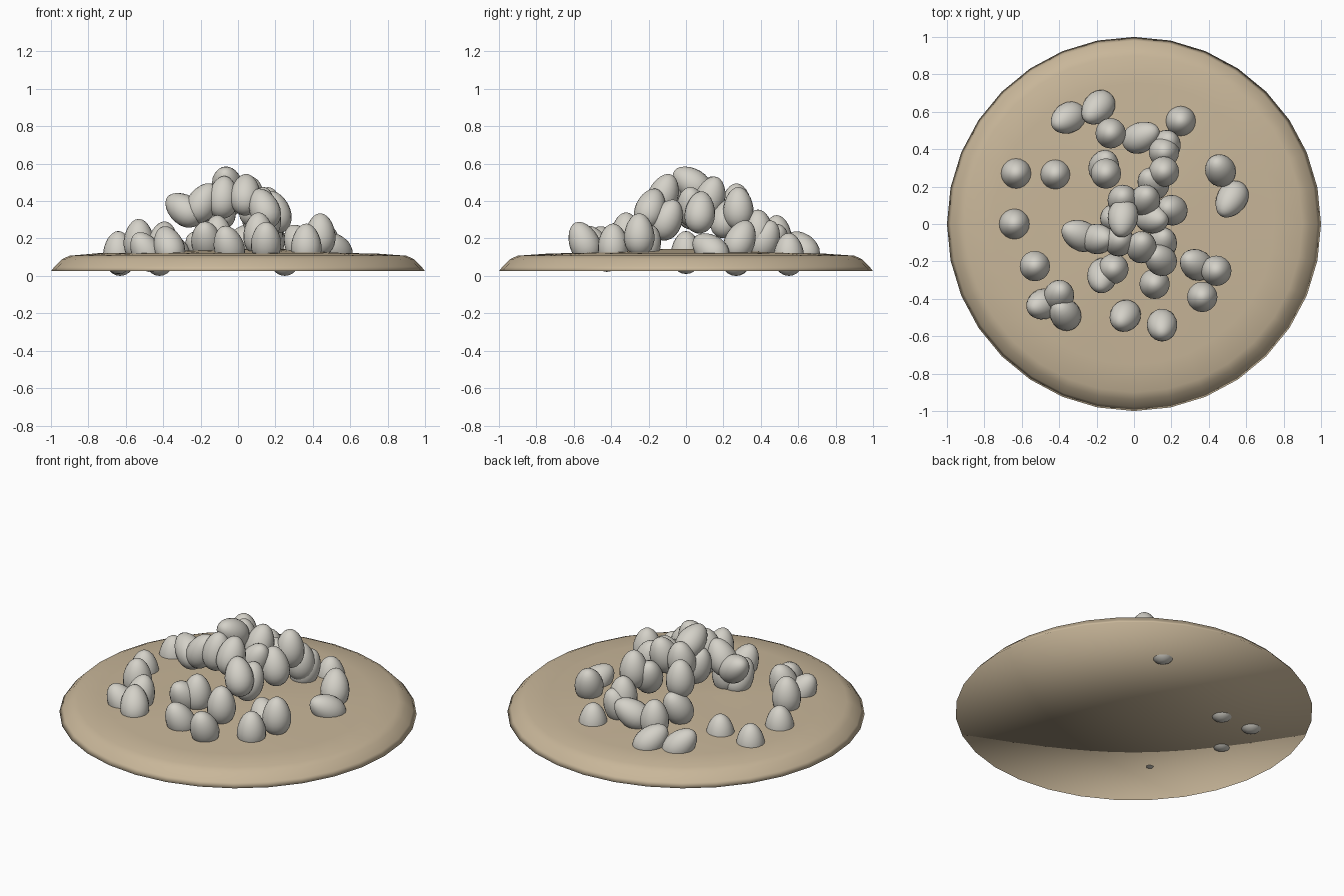
import bpy, bmesh, math
from mathutils import Vector, Matrix

if "Cube" in bpy.data.objects:
    bpy.data.objects.remove(bpy.data.objects["Cube"])


def material(name, rgb):
    m = bpy.data.materials.new(name)
    m.diffuse_color = (*rgb, 1)
    m.use_nodes = True
    m.node_tree.nodes["Principled BSDF"].inputs["Base Color"].default_value = m.diffuse_color
    return m


TAN = material("tan sand", (0.58, 0.47, 0.32))
SHELL = material("pale shell", (0.66, 0.64, 0.58))


def lathe(name, profile, sides, mat, bump=None):
    """Spin (radius, height) points about z; zero radius makes a pole."""
    bm = bmesh.new()
    rings = []
    for r, z in profile:
        if r == 0:
            rings.append([bm.verts.new((0, 0, z))] * sides)
            continue
        ring = []
        for i in range(sides):
            a = 2 * math.pi * i / sides
            x, y = r * math.cos(a), r * math.sin(a)
            ring.append(bm.verts.new((x, y, z + (bump(x, y) if bump else 0))))
        rings.append(ring)
    for lo, hi in zip(rings, rings[1:]):
        for i in range(sides):
            j = (i + 1) % sides
            quad = list(dict.fromkeys((lo[i], lo[j], hi[j], hi[i])))
            bm.faces.new(quad)
    bmesh.ops.recalc_face_normals(bm, faces=bm.faces)
    for f in bm.faces:
        f.smooth = True
    me = bpy.data.meshes.new(name)
    bm.to_mesh(me)
    bm.free()
    me.materials.append(mat)
    ob = bpy.data.objects.new(name, me)
    bpy.context.collection.objects.link(ob)
    return ob


def ground_bump(x, y):
    # gentle unevenness that fades out at the rim
    fade = max(0, 1 - (x * x + y * y) / 0.8)
    return 0.008 * fade * math.sin(7 * x + 1) * math.cos(6 * y)


# Low mound with a sloping rim and a flat underside
lathe("mound", [(0, 0.025), (1, 0.025), (0.98, 0.05), (0.94, 0.09), (0.90, 0.108),
                (0.75, 0.119), (0.5, 0.128), (0.25, 0.14), (0, 0.145)],
      32, TAN, ground_bump)

# Egg profile: blunt below, narrower on top
STEPS = 12
egg_profile = []
for k in range(STEPS + 1):
    t = math.pi * k / STEPS
    r = 0 if k in (0, STEPS) else 0.081 * math.sin(t) * (1 + 0.13 * math.cos(t))
    egg_profile.append((r, -0.115 * math.cos(t)))
first_egg = lathe("egg", egg_profile, 20, SHELL)
egg_mesh = first_egg.data
bpy.data.objects.remove(first_egg)


def egg(name, x, y, z, dx=0, dy=0):
    """Place an egg whose narrow end leans towards (dx, dy)."""
    axis = Vector((dx, dy, math.sqrt(max(0, 1 - dx * dx - dy * dy))))
    ob = bpy.data.objects.new(name, egg_mesh)
    bpy.context.collection.objects.link(ob)
    rot = Vector((0, 0, 1)).rotation_difference(axis).to_matrix().to_4x4()
    ob.matrix_world = Matrix.Translation((x, y, z)) @ rot


# Upright eggs set in the mound: x, y, z
upright = [(-.63, .27, .115), (-.42, .265, .115), (-.64, 0, .125), (-.53, -.225, .19),
           (.365, -.39, .165), (.44, -.25, .22), (.11, -.32, .225), (-.11, -.24, .21),
           (.25, .55, .115), (-.125, .485, .21), (.16, .385, .24)]
# Leaning eggs on the mound: x, y, z, lean x, lean y
leaning = [(-.49, -.43, .13, -.5, -.2), (-.40, -.38, .18, .1, .3), (-.37, -.48, .16, -.3, .4),
           (-.05, -.495, .16, -.25, -.35), (.15, -.545, .18, 0, -.4), (.33, -.215, .17, -.45, .3),
           (-.17, -.28, .19, -.1, -.6), (.52, .13, .14, -.45, -.7), (.46, .29, .19, -.2, .4),
           (-.355, .565, .14, -.6, -.35), (-.195, .62, .145, -.52, -.55), (.04, .465, .19, .75, .35),
           (.17, .42, .19, .2, .4), (-.16, .31, .22, .15, .5)]
# Heaped eggs in the middle
heap = [(-.06, .03, .495, -.1, -.8), (.04, -.12, .435, .05, .35), (.14, -.19, .36, -.35, .3),
        (-.29, -.06, .355, -.75, .35), (-.19, -.08, .39, .5, 0), (-.08, -.09, .42, .1, .1),
        (.2, .075, .34, -.25, .1), (.16, .28, .36, 0, 0), (-.15, .27, .38, 0, 0),
        (.06, .13, .42, .1, .3), (.1, .03, .37, .5, -.1), (-.06, .13, .42, 0, .2),
        (-.1, .03, .36, -.3, 0), (.1, .22, .31, -.3, .4), (.15, -.1, .3, .1, .4)]

for label, group in (("upright_egg", upright), ("leaning_egg", leaning), ("heaped_egg", heap)):
    for n, spec in enumerate(group, 1):
        egg(f"{label}_{n}", *spec)
